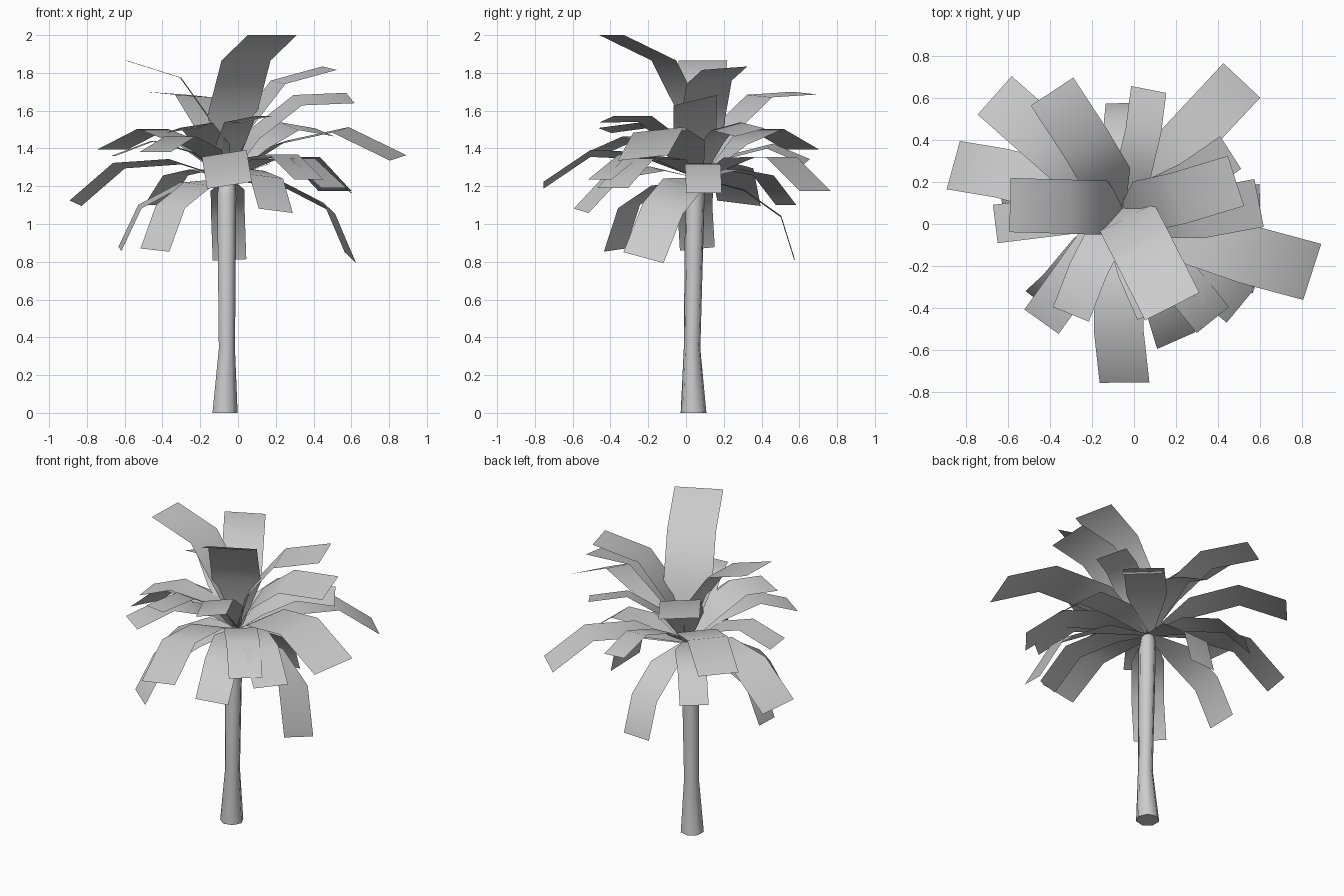
import bpy
import bmesh
import math
from mathutils import Matrix, Vector

cube = bpy.data.objects.get("Cube")
if cube:
    bpy.data.objects.remove(cube)

grey = bpy.data.materials.new("plain_grey")
grey.use_nodes = True
grey.diffuse_color = (0.6, 0.6, 0.6, 1)
grey.node_tree.nodes["Principled BSDF"].inputs["Base Color"].default_value = (0.6, 0.6, 0.6, 1)

HUB = Vector((-0.055, 0.075, 1.24))


def finish(name, bm, angle):
    mesh = bpy.data.meshes.new(name)
    bm.to_mesh(mesh)
    bm.free()
    mesh.materials.append(grey)
    obj = bpy.data.objects.new(name, mesh)
    bpy.context.collection.objects.link(obj)
    bpy.ops.object.select_all(action="DESELECT")
    bpy.context.view_layer.objects.active = obj
    obj.select_set(True)
    bpy.ops.object.shade_smooth_by_angle(angle=math.radians(angle))


def trunk(sides=7):
    # Slightly leaning stem, flared at the foot: x, y, z, radius
    rings = [(-0.072, 0.04, 0, 0.07), (-0.061, 0.032, 0.34, 0.045),
             (-0.062, 0.047, 1.15, 0.053), (-0.058, 0.058, 1.22, 0.045),
             (-0.055, 0.07, 1.25, 0.02)]
    bm = bmesh.new()
    loops = []
    for x, y, z, r in rings:
        loops.append([bm.verts.new((x + r * math.cos(math.tau * i / sides),
                                    y + r * math.sin(math.tau * i / sides), z))
                      for i in range(sides)])
    for low, high in zip(loops, loops[1:]):
        for i in range(sides):
            j = (i + 1) % sides
            bm.faces.new((low[i], low[j], high[j], high[i]))
    bm.faces.new(loops[0][::-1])
    bm.faces.new(loops[-1])
    finish("trunk", bm, 60)


# Every frond is the same bent strip, scaled and turned to reach its tip
BENDS = [math.radians(a) for a in (0, -21, -58)]
REST = Vector((sum(math.cos(a) for a in BENDS), sum(math.sin(a) for a in BENDS)))
REST_ANGLE = math.atan2(REST.y, REST.x)


def frond(name, tip, roll=0):
    reach = Vector(tip) - HUB
    chord = reach.normalized()
    level = Vector((-chord.y, chord.x, 0)).normalized()
    side = Matrix.Rotation(math.radians(roll), 3, chord) @ level
    up = chord.cross(side)
    step = reach.length / REST.length
    half = reach.length * (0.145 + 0.015 * chord.z)
    bm = bmesh.new()
    point = HUB.copy()
    previous = None
    for k in range(4):
        w = 0.02 if k == 0 else half
        pair = [bm.verts.new(point - side * w), bm.verts.new(point + side * w)]
        if previous:
            bm.faces.new((previous[0], pair[0], pair[1], previous[1]))
        previous = pair
        if k < 3:
            a = BENDS[k] - REST_ANGLE
            point = point + (chord * math.cos(a) + up * math.sin(a)) * step
    finish(name, bm, 60)


trunk()

# Frond tips and roll in degrees: upright, spreading and drooping
crowns = {
    "upper_frond": [(0.182, -0.393, 2.0), (-0.59, 0.09, 1.865), (0.485, 0.205, 1.825, 6),
                    (-0.39, 0.63, 1.693, 4), (0.595, 0.1, 1.667, 16),
                    (0.1, -0.42, 1.555, 12), (-0.3, -0.43, 1.495, 9)],
    "middle_frond": [(0.848, -0.228, 1.35, 6), (-0.663, 0.612, 1.395), (0.46, 0.34, 1.485, 14),
                     (0.07, 0.64, 1.33, 9), (-0.66, 0.0, 1.36), (-0.44, -0.465, 1.38),
                     (0.375, -0.457, 1.235), (0.508, -0.388, 1.19),
                     (-0.045, -0.755, 1.205, 9)],
    "lower_frond": [(0.513, 0.683, 1.175), (-0.86, 0.28, 1.11, 7), (0.2, -0.555, 1.07, -7),
                    (-0.43, 0.53, 1.1), (0.6, 0.095, 1.165), (0.595, -0.225, 0.822, -17),
                    (-0.44, -0.377, 0.862, -6), (-0.625, 0.06, 0.868, -7),
                    (-0.045, 0.575, 0.81, -3)],
}
for name, tips in crowns.items():
    for i, (x, y, z, *roll) in enumerate(tips, 1):
        frond(f"{name}_{i}", (x, y, z), *roll)
